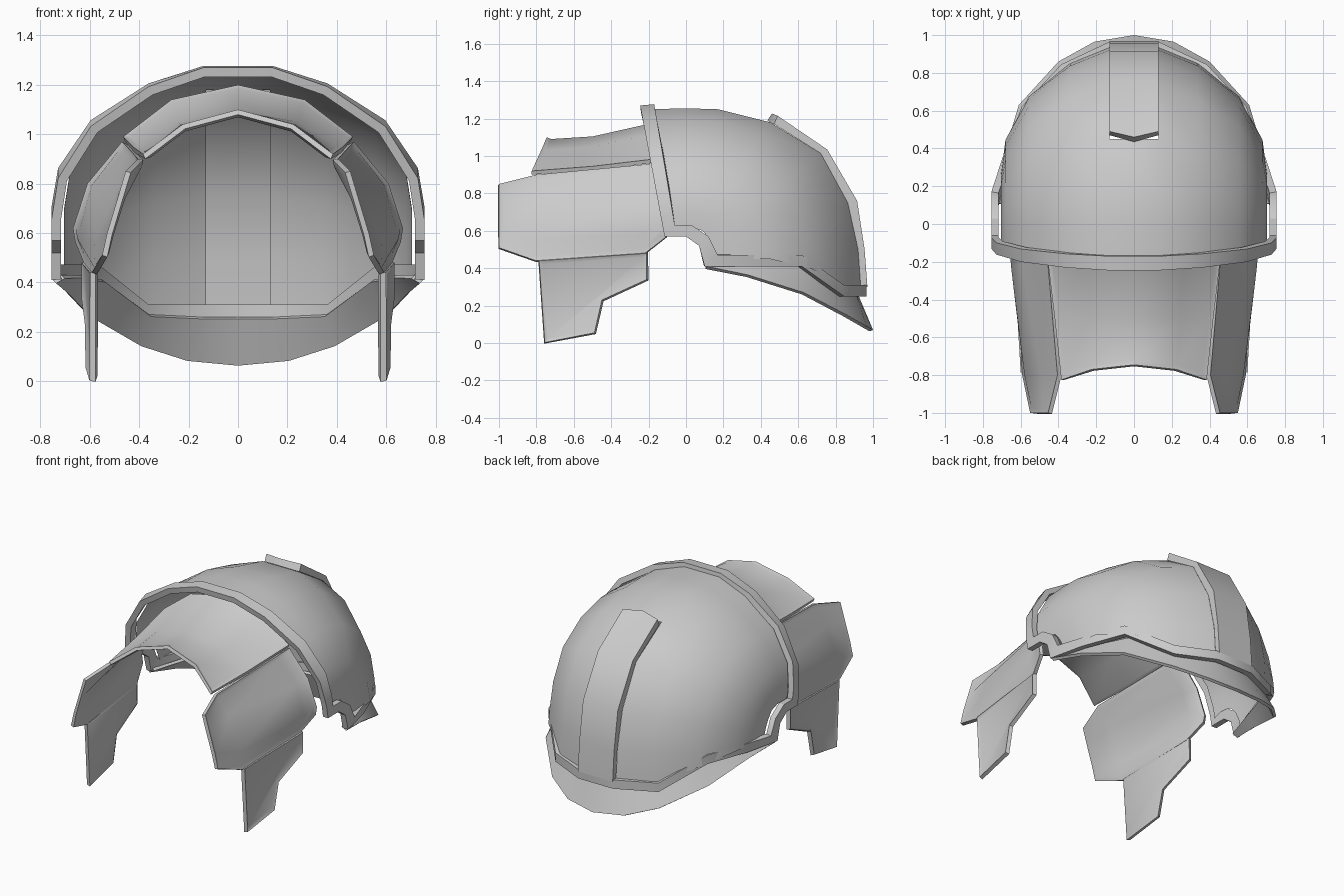
import bpy, bmesh, math
from mathutils import Vector

if "Cube" in bpy.data.objects:
    bpy.data.objects.remove(bpy.data.objects["Cube"])

CENTRE = Vector((0, 0, 0.6))
# half arch: (fraction of half width, fraction of the way from base to apex)
ARCH = [(1, 0), (1, .12), (.965, .36), (.79, .66), (.48, .89), (.185, 1)]


def arch(w, base, apex):
    return [(w * x, base[0] + (apex[0] - base[0]) * h, base[1] + (apex[1] - base[1]) * h)
            for x, h in ARCH]


def flip(pts):
    return [(-x, y, z) for x, y, z in pts]


def both(half):
    """Mirror a half row that runs from the side to the middle."""
    other = flip(half)[::-1]
    return half + (other[1:] if abs(half[-1][0]) < 1e-6 else other)


def finish(name, bm, thick=0, border=0, mirror=False):
    # point the normals away from the helmet centre
    bm.normal_update()
    if sum(f.normal.dot(f.calc_center_median() - CENTRE) * f.calc_area() for f in bm.faces) < 0:
        bmesh.ops.reverse_faces(bm, faces=bm.faces[:])
    if border:
        bmesh.ops.inset_region(bm, faces=bm.faces[:], thickness=border, depth=-.01,
                               use_boundary=True, use_even_offset=True)
    me = bpy.data.meshes.new(name)
    bm.to_mesh(me)
    bm.free()
    ob = bpy.data.objects.new(name, me)
    bpy.context.collection.objects.link(ob)
    bpy.ops.object.select_all(action='DESELECT')
    ob.select_set(True)
    bpy.context.view_layer.objects.active = ob
    if thick:
        m = ob.modifiers.new("Thickness", 'SOLIDIFY')
        m.thickness, m.offset = thick, -1
        bpy.ops.object.modifier_apply(modifier=m.name)
    if mirror:
        m = ob.modifiers.new("Mirror", 'MIRROR')
        bpy.ops.object.modifier_apply(modifier=m.name)
    bpy.ops.object.shade_smooth_by_angle(angle=math.radians(32))
    return ob


def sheet(name, rows, closed=False, skip=None, **kw):
    bm = bmesh.new()
    vs = [[bm.verts.new(p) for p in r] for r in rows]
    n = len(rows[0])
    for a, b in zip(vs, vs[1:]):
        for j in range(n if closed else n - 1):
            k = (j + 1) % n
            quad = (a[j], a[k], b[k], b[j])
            mid = sum((v.co for v in quad), Vector()) / 4
            if not (skip and skip(mid)):
                bm.faces.new(quad)
    return finish(name, bm, **kw)


# Dome: arches fanned around the ear, with a stepped lower edge
spine = [(.45, 1.18), (.72, 1.015), (.865, .75), (.92, .5), (.935, .29)]
apexes = [(-.19, 1.25), (0, 1.255), (.17, 1.25)] + spine
bases = [(-.07, .6), (-.02, .62), (.03, .62), (.09, .6), (.13, .55), (.155, .5), (.165, .47), (.17, .45)]
sections = [arch(.705, b, a) for b, a in zip(bases, apexes)]
sections[-1] = [(x, y, .45 - .16 * min(1, max(0, (y - .6) / .22))) for x, y, z in sections[-1]]
sheet("dome", [both(s) for s in sections],
      skip=lambda c: abs(c.x) < .01 and c.y > .5)

# Raised strip down the back, hollow on the inside
outer = [(.49, 1.215), (.755, 1.035), (.915, .76), (.955, .5), (.97, .3)]
strip = [both([(.13, .47, 1.17), (.13, .47, 1.17), (0, .435, 1.19)])]
for i, ((yi, zi), (yo, zo)) in enumerate(zip(spine, outer)):
    if i == 0:
        yi, zi = .48, 1.165
    strip.append(both([(.13, yi, zi), (.13, yo, zo), (0, yo - (.03 if i == 0 else 0), zo + (.012 if i == 0 else 0))]))
sheet("back_strip", strip)

# Trim band round the face opening, ear notch and lower edge
plan = [(.70, .34), (.595, .62), (.385, .845), (.13, .965)]
upper = arch(.755, (-.06, .63), (-.17, 1.277))[::-1]
upper += [(.755, .03, .63), (.755, .12, .57), (.755, .17, .47)]
upper += [(x, y, z) for (x, y), z in zip(plan, (.47, .47, .31, .31))]
lower = arch(.755, (-.115, .57), (-.245, 1.27))[::-1]
lower += [(.755, 0, .57), (.755, .07, .52), (.755, .1, .41)]
lower += [(x, y, z) for (x, y), z in zip(plan, (.41, .41, .25, .25))]
sheet("trim_band", [both(upper), both(lower)], closed=True, thick=.038)

# Flared neck guard
top = [(.715, .11, .43), (.65, .32, .43), (.55, .6, .41), (.36, .81, .27), (.15, .91, .26), (0, .92, .26)]
bottom = [(.75, .11, .41), (.70, .33, .365), (.61, .63, .27), (.40, .86, .15), (.21, .965, .09), (0, 1, .07)]
sheet("neck_guard", [both(top), both(bottom)], thick=.02)

# Brow plate
brow = [[(.465, -.12, .99), (.27, -.12, 1.14), (0, -.12, 1.2)],
        [(.42, -.5, .945), (.245, -.5, 1.06), (0, -.5, 1.115)],
        [(.385, -.825, .92), (.225, -.77, 1.04), (0, -.745, 1.1)]]
sheet("brow_plate", [both(r) for r in brow], thick=.022, border=.022)

# Side plates
side = [[(.47, -.12, .97), (.61, -.12, .8), (.668, -.11, .62), (.66, -.11, .565)],
        [(.455, -.22, .955), (.6, -.22, .8), (.662, -.22, .58), (.625, -.22, .48)],
        [(.405, -.8, .9), (.5, -.8, .78), (.59, -.8, .56), (.592, -.8, .44)],
        [(.455, -1, .85), (.485, -1, .75), (.53, -1, .6), (.55, -1, .51)]]
sheet("side_plate", side, thick=.022, border=.022, mirror=True)

# Cheek flaps
bm = bmesh.new()
flap = [(-.785, .44), (-.21, .48), (-.21, .34), (-.45, .23), (-.49, .055), (-.755, .003)]
bm.faces.new([bm.verts.new((.6 + (y + .785) * .06, y, z)) for y, z in flap])
finish("cheek_flap", bm, thick=.025, border=.02, mirror=True)
